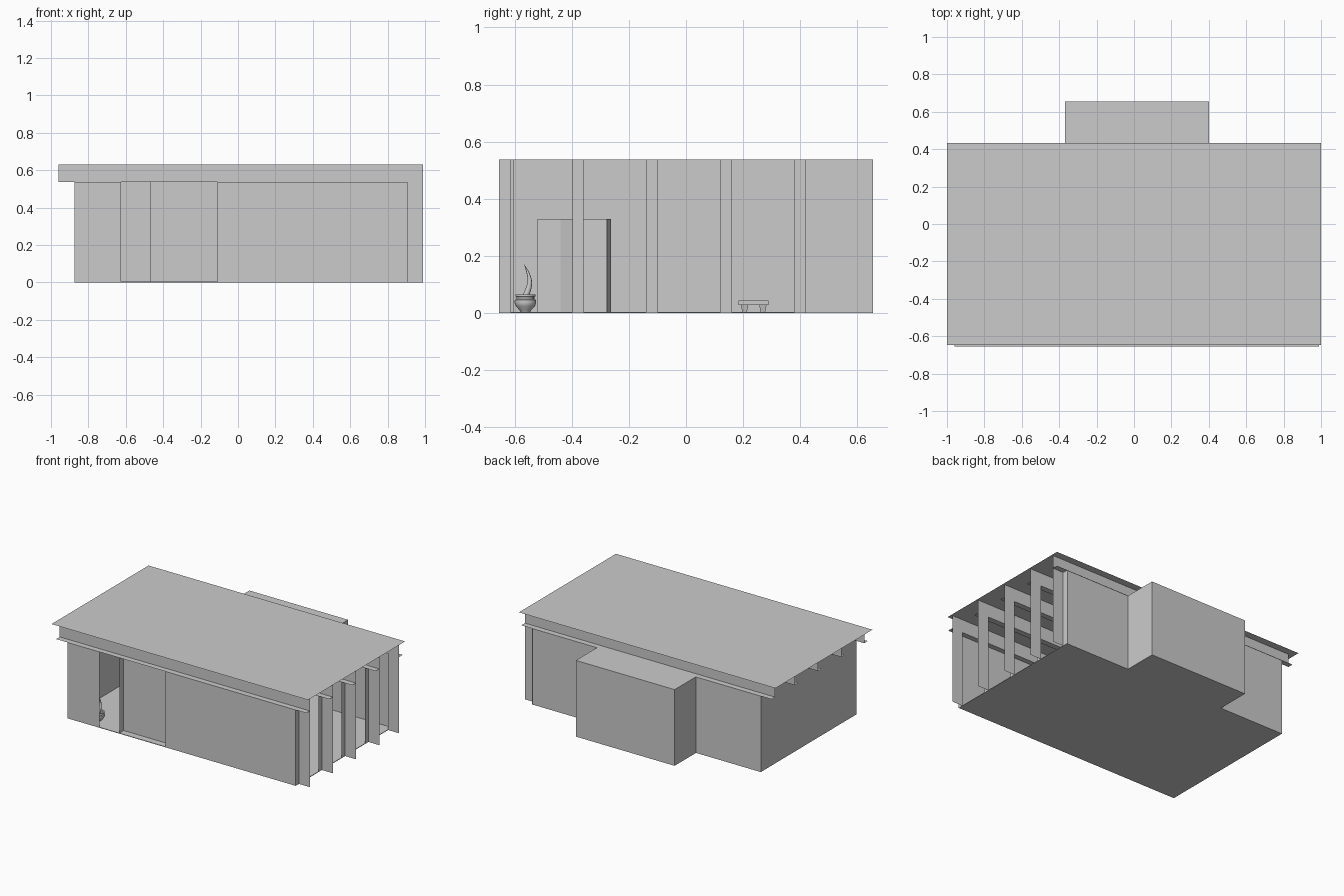
import bpy, bmesh, math
from mathutils import Vector

if "Cube" in bpy.data.objects:
    bpy.data.objects.remove(bpy.data.objects["Cube"])

FLOOR, EAVE, ROOF = 0.004, 0.537, 0.63


def mesh(name, verts, faces):
    me = bpy.data.meshes.new(name)
    me.from_pydata(verts, [], faces)
    ob = bpy.data.objects.new(name, me)
    bpy.context.collection.objects.link(ob)
    return ob


def strip(name, path, z0, z1):
    """Thin upright wall following a plan path."""
    n = len(path)
    v = [(x, y, z) for z in (z0, z1) for x, y in path]
    return mesh(name, v, [(i, i + 1, n + i + 1, n + i) for i in range(n - 1)])


def sheet(name, x0, x1, y0, y1, z):
    return mesh(name, [(x0, y0, z), (x1, y0, z), (x1, y1, z), (x0, y1, z)], [(0, 1, 2, 3)])


def taper_box(name, c, size, z0, z1, bottom=1.0):
    """Box with an optionally narrower bottom."""
    v = []
    for z, s in ((z0, bottom), (z1, 1.0)):
        for sx, sy in ((-1, -1), (1, -1), (1, 1), (-1, 1)):
            v.append((c[0] + sx * s * size[0] / 2, c[1] + sy * s * size[1] / 2, z))
    return mesh(name, v, [(3, 2, 1, 0), (4, 5, 6, 7)] +
                [(i, (i + 1) % 4, (i + 1) % 4 + 4, i + 4) for i in range(4)])


# Floor slab with rear alcove footprint
plan = [(-.875, -.65), (.905, -.65), (.905, .417), (.40, .417), (.40, .655),
        (-.37, .655), (-.37, .417), (-.875, .417)]
n = len(plan)
mesh("floor", [(x, y, z) for z in (0, FLOOR) for x, y in plan],
     [tuple(reversed(range(n))), tuple(range(n, 2 * n))] +
     [(i, (i + 1) % n, (i + 1) % n + n, i + n) for i in range(n)])

# Walls: outer shell, then front wall with recessed panel beside the entrance gap
strip("outer_wall", [(-.625, -.65), (-.875, -.65), (-.875, .417), (-.37, .417),
                     (-.37, .655), (.40, .655), (.40, .417), (.905, .417)], 0, EAVE)
strip("front_wall", [(-.47, -.65), (-.47, -.602), (-.11, -.602), (-.11, -.65), (.905, -.65)],
      FLOOR, EAVE)
sheet("alcove_roof", -.37, .40, .417, .655, EAVE)

# Flat roof
sheet("roof", -1, 1, -.648, .432, ROOF)

# Five angle-section frames: L-shaped web, beam flange and column flange
for i, yc in enumerate((-.634, -.378, -.12, .14, .40)):
    y0, y1 = yc - .02, yc + .02
    yw = y0 if i == 4 else y1
    outline = [(-.96, EAVE), (.905, EAVE), (.905, 0), (.99, 0), (.99, EAVE), (.99, ROOF), (-.96, ROOF)]
    mesh(f"frame_web_{i}", [(x, yw, z) for x, z in outline],
         [(0, 1, 4, 5, 6), (1, 2, 3, 4)])
    sheet(f"beam_flange_{i}", -.96, .99, y0, y1, EAVE)
    strip(f"column_flange_{i}", [(.905, y0), (.905, y1)], 0, EAVE)

# Folding screen inside
strip("folding_screen", [(-.33, -.52), (-.30, -.44), (-.32, -.36), (-.30, -.277), (-.36, -.262)],
      FLOOR, .33)

# Low table with tapered legs
tc = (0, .237)
taper_box("table_top", tc, (.16, .105), .029, .045)
for sx in (-1, 1):
    for sy in (-1, 1):
        taper_box("table_leg", (tc[0] + sx * .055, tc[1] + sy * .032), (.026, .026), FLOOR, .029, .6)

# Vase turned from a profile
profile = [(0, FLOOR), (.017, FLOOR), (.020, .010), (.033, .024), (.038, .036), (.037, .046),
           (.031, .049), (.031, .057), (.035, .059), (.035, .065), (.027, .065), (.025, .057), (0, .055)]
bm = bmesh.new()
vs = [bm.verts.new((r, 0, z)) for r, z in profile]
es = [bm.edges.new(p) for p in zip(vs, vs[1:])]
bmesh.ops.spin(bm, geom=vs + es, cent=(0, 0, 0), axis=(0, 0, 1), angle=math.tau, steps=24)
bmesh.ops.remove_doubles(bm, verts=bm.verts, dist=1e-5)
bmesh.ops.recalc_face_normals(bm, faces=bm.faces)
me = bpy.data.meshes.new("vase")
bm.to_mesh(me)
bm.free()
vase = bpy.data.objects.new("vase", me)
vase.location = (-.69, -.562, 0)
bpy.context.collection.objects.link(vase)
bpy.context.view_layer.objects.active = vase
vase.select_set(True)
bpy.ops.object.shade_smooth_by_angle(angle=math.radians(35))

# Curved tapering stem in the vase
cu = bpy.data.curves.new("stem", "CURVE")
cu.dimensions = "3D"
cu.bevel_depth = .011
cu.bevel_resolution = 2
cu.use_fill_caps = True
pts = [(-.001, .055, 1), (.008, .075, .95), (.016, .10, .8), (.015, .125, .6), (.006, .15, .35), (-.004, .17, .03)]
sp = cu.splines.new("NURBS")
sp.points.add(len(pts) - 1)
for p, (y, z, r) in zip(sp.points, pts):
    p.co, p.radius = (0, y, z, 1), r
sp.use_endpoint_u = True
sp.order_u = 4
sp.resolution_u = 4
stem = bpy.data.objects.new("stem", cu)
stem.location = vase.location
bpy.context.collection.objects.link(stem)
